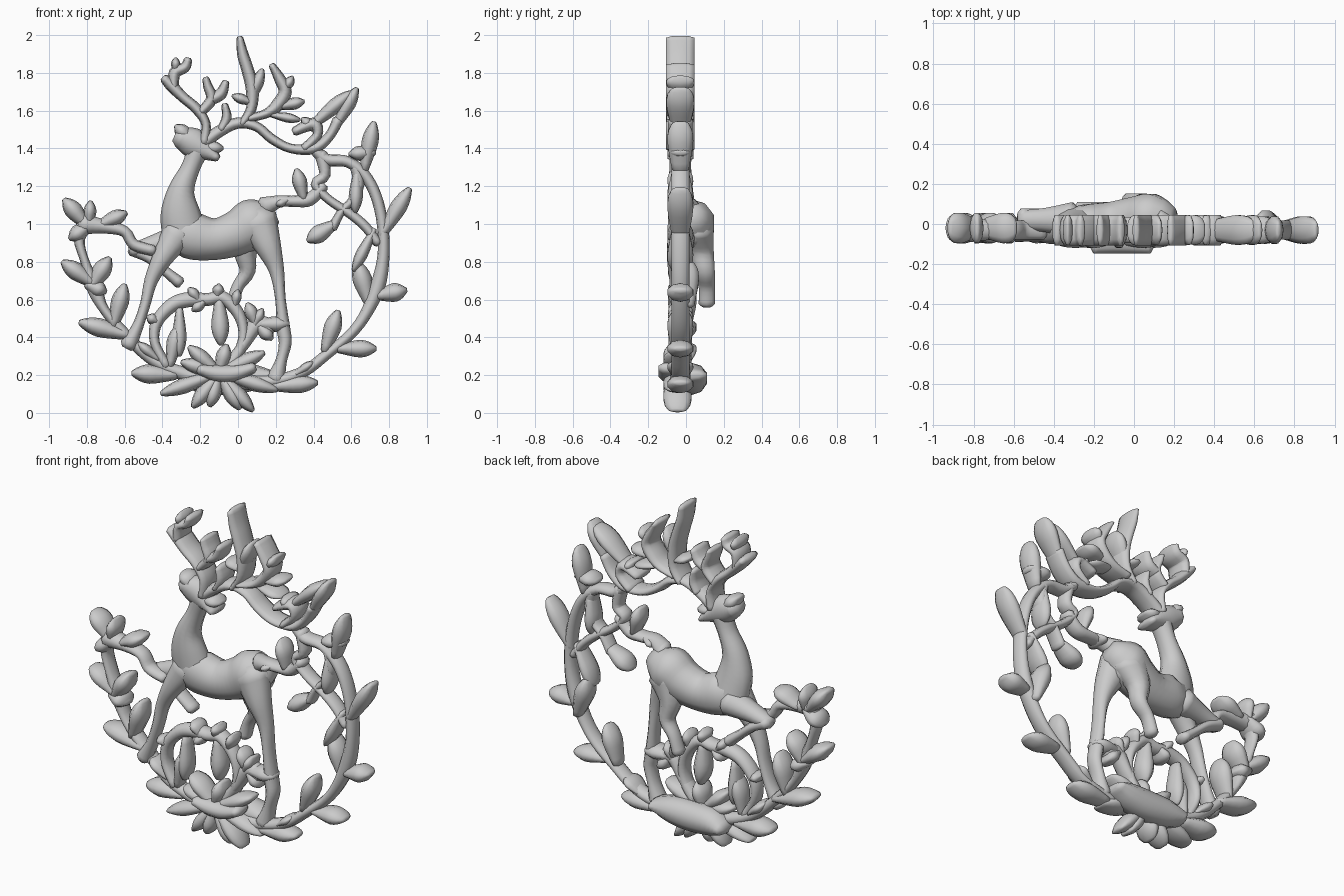
import bpy, bmesh, math
from mathutils import Vector

SIDES = 10


def spline(pts, steps):
    # Catmull-Rom resampling of (x, z, r, y, d) rows
    out = []
    for i in range(len(pts) - 1):
        a, b = pts[max(i - 1, 0)], pts[i]
        c, d = pts[i + 1], pts[min(i + 2, len(pts) - 1)]
        for s in range(steps):
            t = s / steps
            out.append([0.5 * (2 * q + (r - p) * t + (2 * p - 5 * q + 4 * r - u) * t * t
                               + (3 * q - p - 3 * r + u) * t ** 3) for p, q, r, u in zip(a, b, c, d)])
    out.append(list(pts[-1]))
    return out


def limb(name, pts, y=-0.03, d=None, steps=4):
    # smooth tube in the xz plane; d is its half thickness along y
    rows = [(p[0], p[1], p[2], p[3] if len(p) > 3 else y,
             p[4] if len(p) > 4 else (d or max(0.05, p[2] * 1.15))) for p in pts]
    rows = spline(rows, steps)
    bm = bmesh.new()
    rings = []
    for i, (x, z, r, cy, dd) in enumerate(rows):
        p, q = rows[max(i - 1, 0)], rows[min(i + 1, len(rows) - 1)]
        t = Vector((q[0] - p[0], 0, q[1] - p[1])).normalized()
        n = Vector((-t.z, 0, t.x))
        caps = [(0, 1)]
        if i == 0:
            caps = [(-0.5, 0.6), (0, 1)]
        elif i == len(rows) - 1:
            caps = [(0, 1), (0.5, 0.6)]
        for shift, k in caps:
            c = Vector((x, cy, z)) + t * r * shift
            rings.append([bm.verts.new(c + n * r * k * math.cos(a) + Vector((0, dd * k * math.sin(a), 0)))
                          for a in [2 * math.pi * j / SIDES for j in range(SIDES)]])
    for a, b in zip(rings, rings[1:]):
        for j in range(SIDES):
            k = (j + 1) % SIDES
            bm.faces.new((a[j], a[k], b[k], b[j]))
    bm.faces.new(rings[0][::-1])
    bm.faces.new(rings[-1])
    bmesh.ops.recalc_face_normals(bm, faces=bm.faces)
    me = bpy.data.meshes.new(name)
    bm.to_mesh(me)
    bm.free()
    for f in me.polygons:
        f.use_smooth = True
    ob = bpy.data.objects.new(name, me)
    bpy.context.collection.objects.link(ob)
    return ob


def leaf(name, x0, z0, x1, z1, w, y=-0.03, d=0.072):
    # blade, widest past the middle, with a blunt tip
    prof = [(0, .5, .65), (.3, .8, .85), (.6, 1, 1), (.83, .75, .9), (.98, .35, .6)]
    limb(name, [(x0 + (x1 - x0) * t, z0 + (z1 - z0) * t, w * k, y, d * e) for t, k, e in prof], steps=2)


def leaves(name, rows, **kw):
    for i, r in enumerate(rows):
        leaf(f"{name}_{i + 1}", *r, **kw)


# deer body, neck and head
limb("deer_body", [(-.32, .98, .09, -.01, .08), (-.25, .94, .125, 0, .1), (-.12, .92, .11, .01, .105),
                   (0, .955, .12, .025, .115), (.09, 1.01, .13, .03, .125), (.16, 1.04, .085, .03, .09)])
limb("deer_neck", [(-.28, .93, .12, 0, .09), (-.305, 1.06, .105, -.02, .08), (-.3, 1.18, .07, -.03, .07),
                   (-.25, 1.3, .05, -.03, .06), (-.21, 1.4, .06, -.03, .065)])
limb("deer_head", [(-.31, 1.46, .055), (-.24, 1.43, .08), (-.17, 1.39, .055), (-.11, 1.35, .022)], d=.072)
leaves("deer_ear", [(-.24, 1.44, -.33, 1.52, .04), (-.2, 1.41, -.08, 1.4, .035)], d=.07)

# deer legs
limb("near_hind_leg", [(.1, 1.02, .11, -.01, .09), (.16, .88, .07, -.03, .07), (.205, .75, .04), (.225, .6, .028),
                       (.24, .45, .036), (.25, .37, .034), (.23, .28, .03), (.2, .18, .05)])
limb("far_hind_leg", [(.08, .98, .11, .06, .09), (.04, .86, .065, .08, .07), (.05, .75, .042, .1, .055),
                      (0, .67, .032, .11, .045), (-.03, .58, .035, .11, .045)])
limb("near_front_leg", [(-.31, .96, .09, -.02, .08), (-.4, .82, .055), (-.46, .7, .036), (-.49, .58, .028),
                        (-.53, .46, .03), (-.58, .36, .045)], y=-.04)
limb("far_front_thigh", [(-.31, .92, .08), (-.44, .89, .055), (-.56, .86, .035)], y=.02)
limb("far_front_shin", [(-.56, .865, .035), (-.47, .82, .028), (-.39, .755, .026), (-.31, .69, .032)], y=.03)

# tail branch
limb("tail_branch", [(.14, 1.09, .055, .01), (.22, 1.12, .032), (.3, 1.12, .03), (.38, 1.13, .035), (.45, 1.2, .03)])
leaves("tail_leaf", [(.35, 1.13, .31, 1.29, .04), (.27, 1.13, .2, 1.1, .025)])

# antlers
A = dict(y=-.03, d=.08)
limb("left_antler", [(-.18, 1.43, .03), (-.17, 1.53, .025), (-.22, 1.61, .028), (-.29, 1.67, .028),
                     (-.35, 1.73, .032), (-.39, 1.77, .025)], **A)
limb("left_antler_tip", [(-.34, 1.72, .025), (-.335, 1.8, .032), (-.28, 1.83, .028), (-.265, 1.87, .022)], **A)
leaves("left_antler_bud", [(-.33, 1.8, -.33, 1.88, .025)], d=.08)
limb("left_antler_fork", [(-.2, 1.59, .025), (-.14, 1.66, .03), (-.16, 1.73, .025), (-.17, 1.77, .018)], **A)
limb("left_antler_prong", [(-.14, 1.66, .03), (-.09, 1.69, .032), (-.065, 1.75, .02)], **A)
limb("small_prong", [(-.09, 1.5, .022), (-.06, 1.56, .027), (-.07, 1.63, .018)], **A)
limb("right_antler", [(-.18, 1.43, .035), (-.1, 1.49, .032), (0, 1.535, .03), (.1, 1.515, .026), (.18, 1.45, .026),
                      (.28, 1.4, .025), (.4, 1.4, .03), (.48, 1.46, .026), (.53, 1.55, .03)], d=.068)
limb("tall_prong", [(.02, 1.53, .022), (.07, 1.61, .028), (.075, 1.72, .035), (.05, 1.82, .033),
                    (.025, 1.9, .03), (.01, 1.985, .018)], **A)
leaves("tall_prong_leaf", [(.06, 1.64, .13, 1.82, .035), (.08, 1.64, -.03, 1.68, .028)], d=.08)
limb("right_prong", [(.06, 1.56, .022), (.15, 1.585, .025), (.21, 1.63, .035), (.25, 1.7, .035),
                     (.22, 1.77, .03), (.18, 1.84, .018)], **A)
leaves("right_prong_leaf", [(.22, 1.62, .35, 1.65, .033), (.24, 1.7, .29, 1.78, .028), (.17, 1.58, .33, 1.55, .026)],
       d=.078)
limb("crown_loop", [(.35, 1.4, .025), (.42, 1.47, .026), (.4, 1.53, .035), (.3, 1.49, .024)], **A)
leaves("crown_leaf", [(.52, 1.52, .63, 1.72, .04), (.39, 1.52, .6, 1.7, .04), (.4, 1.5, .34, 1.56, .03)], d=.078)

# right side of the wreath
limb("right_stem", [(.41, 1.39, .03), (.47, 1.34, .032), (.58, 1.33, .03), (.67, 1.26, .03), (.73, 1.15, .03),
                    (.765, 1, .03), (.77, .83, .032), (.74, .67, .04), (.68, .53, .032), (.6, .42, .028),
                    (.47, .31, .028), (.35, .22, .03), (.2, .17, .035), (0, .16, .04)])
limb("inner_vine", [(.44, 1.37, .035), (.46, 1.26, .03), (.41, 1.21, .026), (.48, 1.13, .024), (.6, 1.05, .026),
                    (.68, .98, .026), (.74, .9, .026)])
limb("hanging_vine", [(.62, 1.31, .03), (.64, 1.21, .03), (.6, 1.12, .022), (.55, 1.07, .022), (.5, .98, .026)])
leaves("right_leaf", [(.51, 1, .37, .91, .048), (.67, 1.29, .72, 1.54, .045), (.72, 1.38, .59, 1.37, .04),
                      (.76, .94, .91, 1.19, .045), (.63, 1.28, .62, 1.06, .038), (.74, .62, .89, .65, .05),
                      (.72, .97, .61, .75, .033), (.46, .33, .53, .54, .047), (.53, .34, .73, .34, .047),
                      (.18, .14, .42, .16, .048), (.3, .2, .4, .27, .025)])
leaf("right_inner_leaf", .7, .57, .63, .8, .052, y=0)

# left side of the wreath
L = dict(y=-.02, d=.08)
limb("left_stem", [(-.8, 1.02, .05), (-.84, .92, .03), (-.81, .8, .024), (-.76, .66, .04), (-.71, .55, .026),
                   (-.62, .44, .03), (-.5, .32, .032), (-.38, .24, .034), (-.2, .18, .04)], y=-.02)
limb("left_upper_stem", [(-.82, 1.0, .055), (-.7, .985, .036), (-.6, .96, .03), (-.55, .89, .03), (-.45, .86, .03)])
leaves("left_leaf", [(-.8, .99, -.92, 1.13, .048), (-.79, .99, -.78, 1.12, .035), (-.74, .99, -.59, 1.06, .042),
                     (-.78, 1, -.89, .92, .045), (-.76, .68, -.93, .8, .048), (-.78, .66, -.68, .82, .05),
                     (-.8, .68, -.7, .64, .045), (-.66, .46, -.6, .68, .048), (-.58, .41, -.84, .48, .05),
                     (-.33, .2, -.56, .21, .052), (-.42, .28, -.53, .37, .03)], **L)

# flower arch under the deer
limb("arch_stem", [(-.38, .25, .03), (-.44, .37, .026), (-.43, .48, .032), (-.35, .57, .038), (-.26, .6, .04),
                   (-.16, .6, .034), (-.08, .61, .035), (0, .53, .032), (.03, .43, .028), (.01, .33, .03),
                   (-.06, .24, .03)])
leaves("arch_leaf", [(-.31, .55, -.31, .3, .038), (-.36, .25, -.32, .46, .042), (-.1, .6, -.09, .36, .048),
                     (-.2, .59, -.26, .66, .03), (-.11, .61, -.1, .68, .032), (-.17, .6, -.24, .54, .03),
                     (-.02, .56, 0, .65, .028), (-.42, .48, -.48, .51, .03)], d=.066)
limb("side_flower_stem", [(-.05, .26, .03), (.03, .36, .03), (.1, .47, .045), (.18, .45, .038)])
leaves("side_flower_petal", [(.1, .47, .27, .47, .042), (.1, .46, .05, .58, .036), (.1, .47, .18, .39, .038),
                             (.08, .45, .13, .55, .03)], d=.068)

# base rosette and its rounded backing
limb("base_backing", [(-.28, .17, .04), (-.2, .18, .075), (-.05, .18, .085), (.08, .19, .07), (.17, .2, .03)],
     y=.03, d=.085)
C = (-.1, .21)
tips = [(-.41, .1), (-.24, .03), (-.15, .035), (.01, .02), (.08, .01), (.21, .12), (-.26, .35), (-.06, .36),
        (.14, .32), (-.3, .27)]
leaves("base_petal", [(*C, x, z, .042) for x, z in tips], y=-.045, d=.078)
limb("rosette_ridge", [(-.2, .23, .03), (-.12, .21, .045), (-.02, .21, .045), (.08, .24, .03)], y=-.085,
     d=.065)
